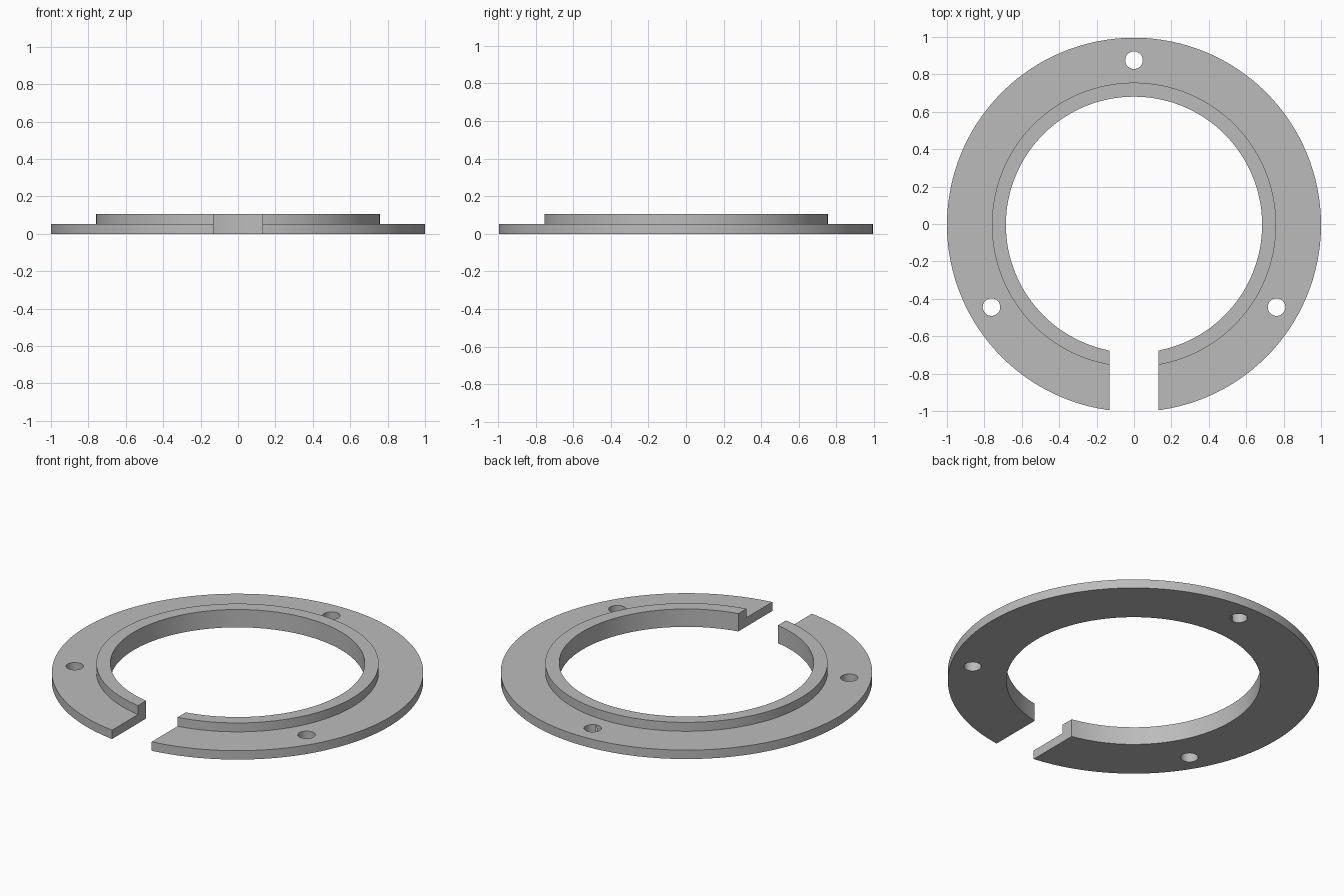
import bpy, math

SEGMENTS = 128
OUTER, STEP, INNER = 1.0, 0.76, 0.685
FLANGE_TOP, COLLAR_TOP = 0.053, 0.106
SLOT_HALF = 0.13
HOLE_RADIUS, HOLE_CIRCLE = 0.047, 0.88
# The open slot shortens the front, so the ring centre sits slightly forward
CENTRE_Y = -(OUTER - math.sqrt(OUTER**2 - SLOT_HALF**2)) / 2

if "Cube" in bpy.data.objects:
    bpy.data.objects.remove(bpy.data.objects["Cube"], do_unlink=True)

grey = bpy.data.materials.new("plain grey")
grey.use_nodes = True
colour = (0.5, 0.5, 0.5, 1)
grey.diffuse_color = colour
grey.node_tree.nodes["Principled BSDF"].inputs["Base Color"].default_value = colour


def revolve(name, profile):
    """Closed ring from a radius/height profile turned around z."""
    n = len(profile)
    verts, faces = [], []
    for i in range(SEGMENTS):
        a = 2 * math.pi * i / SEGMENTS
        verts += [(r * math.cos(a), r * math.sin(a) + CENTRE_Y, z) for r, z in profile]
        j = (i + 1) % SEGMENTS
        for k in range(n):
            m = (k + 1) % n
            faces.append((i * n + k, j * n + k, j * n + m, i * n + m))
    mesh = bpy.data.meshes.new(name)
    mesh.from_pydata(verts, [], faces)
    obj = bpy.data.objects.new(name, mesh)
    bpy.context.collection.objects.link(obj)
    mesh.materials.append(grey)
    return obj


def cut(target, cutter):
    """Subtract a cutter and remove it."""
    mod = target.modifiers.new("cut", "BOOLEAN")
    mod.operation, mod.solver, mod.object = "DIFFERENCE", "EXACT", cutter
    cutter.hide_render = True
    bpy.ops.object.select_all(action="DESELECT")
    target.select_set(True)
    bpy.context.view_layer.objects.active = target
    bpy.ops.object.modifier_apply(modifier=mod.name)
    bpy.data.objects.remove(cutter, do_unlink=True)


# Flat flange with a raised inner collar
ring = revolve("flanged_ring", [
    (INNER, 0), (OUTER, 0), (OUTER, FLANGE_TOP),
    (STEP, FLANGE_TOP), (STEP, COLLAR_TOP), (INNER, COLLAR_TOP)])

# Open slot at the front
bpy.ops.mesh.primitive_cube_add(size=1, location=(0, -0.85, 0.05))
slot = bpy.context.object
slot.scale = (2 * SLOT_HALF, 0.8, 0.5)
cut(ring, slot)

# Three evenly spaced screw holes
for i in range(3):
    a = math.radians(90 + 120 * i)
    bpy.ops.mesh.primitive_cylinder_add(
        vertices=32, radius=HOLE_RADIUS, depth=0.4,
        location=(HOLE_CIRCLE * math.cos(a), HOLE_CIRCLE * math.sin(a) + CENTRE_Y, 0))
    cut(ring, bpy.context.object)

# Smooth round walls, crisp edges
ring.select_set(True)
bpy.context.view_layer.objects.active = ring
bpy.ops.object.shade_smooth_by_angle(angle=math.radians(30))
